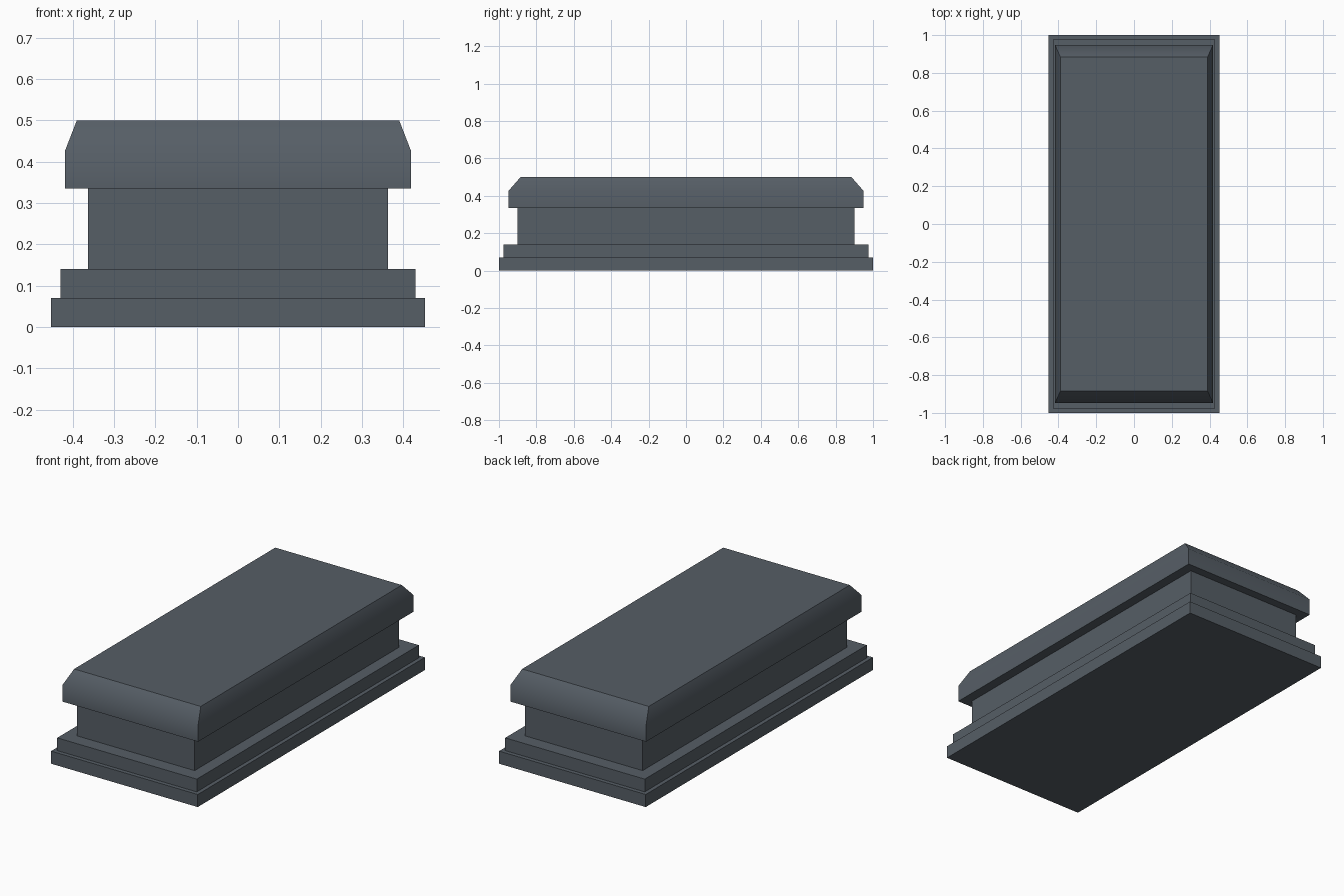
import bpy, bmesh, math

if "Cube" in bpy.data.objects:
    bpy.data.objects.remove(bpy.data.objects["Cube"])

slate = bpy.data.materials.new("dark slate")
slate.diffuse_color = (0.093, 0.112, 0.133, 1)
slate.use_nodes = True
slate.node_tree.nodes["Principled BSDF"].inputs["Base Color"].default_value = slate.diffuse_color


def stack(name, rings):
    """Closed rectangular solid through rings of (half x, half y, z)."""
    bm = bmesh.new()
    loops = [[bm.verts.new((sx * x, sy * y, z))
              for sx, sy in ((-1, -1), (1, -1), (1, 1), (-1, 1))]
             for x, y, z in rings]
    bm.faces.new(loops[0][::-1])
    bm.faces.new(loops[-1])
    for a, b in zip(loops, loops[1:]):
        for i in range(4):
            j = (i + 1) % 4
            bm.faces.new((a[i], a[j], b[j], b[i]))
    mesh = bpy.data.meshes.new(name)
    bm.to_mesh(mesh)
    bm.free()
    mesh.materials.append(slate)
    ob = bpy.data.objects.new(name, mesh)
    bpy.context.collection.objects.link(ob)
    return ob


# Stepped base and body
stack("lower_plinth", [(0.452, 1.0, 0), (0.452, 1.0, 0.07)])
stack("upper_plinth", [(0.43, 0.977, 0.07), (0.43, 0.977, 0.141)])
stack("tomb_body", [(0.363, 0.90, 0.141), (0.363, 0.90, 0.335)])

# Lid with sloped rim, softly shaded where slope meets side
lid = stack("lid", [(0.418, 0.948, 0.335), (0.418, 0.948, 0.428), (0.39, 0.885, 0.5)])
bpy.context.view_layer.objects.active = lid
lid.select_set(True)
bpy.ops.object.shade_smooth_by_angle(angle=math.radians(45))
